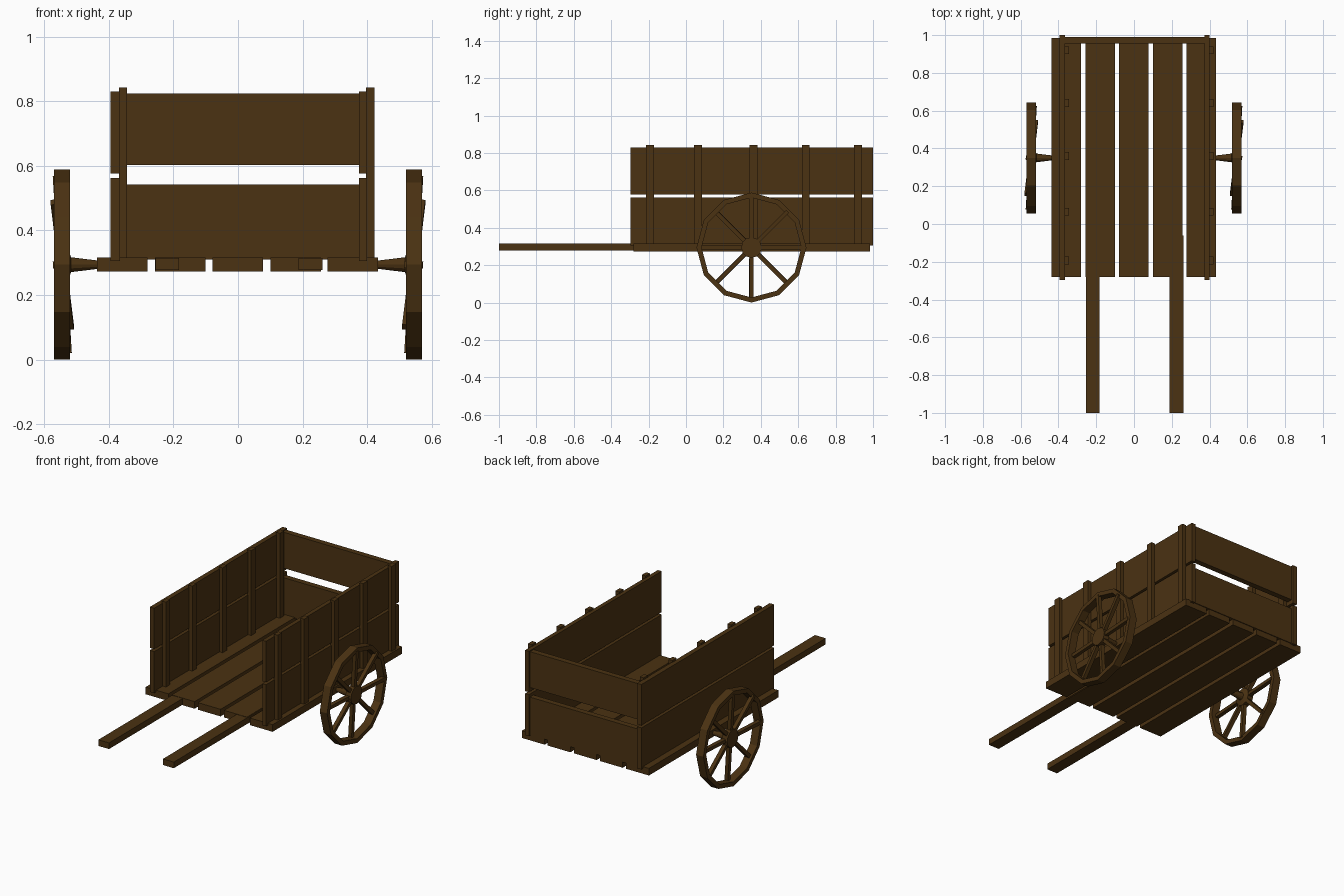
import bpy, bmesh
from math import pi, cos, sin, radians
from mathutils import Matrix, Vector

if "Cube" in bpy.data.objects:
    bpy.data.objects.remove(bpy.data.objects["Cube"])

wood = bpy.data.materials.new("dark_wood")
wood.diffuse_color = (0.07, 0.032, 0.006, 1)
wood.use_nodes = True
wood.node_tree.nodes["Principled BSDF"].inputs["Base Color"].default_value = wood.diffuse_color


def finish(name, bm):
    bmesh.ops.recalc_face_normals(bm, faces=bm.faces)
    mesh = bpy.data.meshes.new(name)
    bm.to_mesh(mesh)
    bm.free()
    mesh.materials.append(wood)
    ob = bpy.data.objects.new(name, mesh)
    bpy.context.collection.objects.link(ob)
    return ob


def board(name, x0, x1, y0, y1, z0, z1):
    bm = bmesh.new()
    centre = Vector((x0 + x1, y0 + y1, z0 + z1)) / 2
    size = Matrix.Diagonal((x1 - x0, y1 - y0, z1 - z0, 1))
    bmesh.ops.create_cube(bm, size=1, matrix=Matrix.Translation(centre) @ size)
    return finish(name, bm)


def lathe(name, profile, sides, closed=False):
    """Turn (x, radius) points around the x axis."""
    bm = bmesh.new()
    rings = [[bm.verts.new((x, r * sin(2 * pi * i / sides), r * cos(2 * pi * i / sides)))
              for i in range(sides)] for x, r in profile]
    pairs = list(zip(rings, rings[1:]))
    if closed:
        pairs.append((rings[-1], rings[0]))
    else:
        bm.faces.new(rings[0])
        bm.faces.new(rings[-1])
    for a, b in pairs:
        for i in range(sides):
            j = (i + 1) % sides
            bm.faces.new((a[i], a[j], b[j], b[i]))
    return finish(name, bm)


# Floor planks
for i, x in enumerate((-0.358, -0.179, -0.001, 0.179, 0.355)):
    board(f"floor_plank_{i + 1}", x - 0.078, x + 0.078, -0.28, 0.985, 0.273, 0.317)

# Pulling shafts
board("left_shaft", -0.255, -0.182, -1.0, -0.06, 0.277, 0.315)
board("right_shaft", 0.187, 0.261, -1.0, -0.06, 0.277, 0.315)

# Side walls: two boards each, with posts on the +x face of both walls
for side, x0, x1 in (("left", -0.395, -0.365), ("right", 0.374, 0.40)):
    board(f"{side}_lower_board", x0, x1, -0.297, 1.0, 0.305, 0.562)
    board(f"{side}_upper_board", x0, x1, -0.297, 1.0, 0.577, 0.83)
    for i, y in enumerate((-0.193, 0.065, 0.361, 0.64, 0.92)):
        board(f"{side}_post_{i + 1}", x1 - 0.004, x1 + 0.022, y - 0.021, y + 0.021, 0.306, 0.842)

# Tailboards
board("back_lower_board", -0.366, 0.376, 0.955, 0.99, 0.31, 0.543)
board("back_upper_board", -0.366, 0.376, 0.955, 0.99, 0.602, 0.824)

# Wheels: the left one is the right one turned half way round
for side, turn in (("right", 0), ("left", pi)):
    rim = lathe(f"{side}_wheel_rim",
                [(0.52, 0.294), (0.57, 0.294), (0.57, 0.267), (0.52, 0.267)], 12, True)
    hub = lathe(f"{side}_hub_and_axle",
                [(0.40, 0.012), (0.435, 0.013), (0.517, 0.023), (0.527, 0.055), (0.565, 0.055)], 12)
    # Four slightly tilted bars make eight spokes
    bm = bmesh.new()
    tilt = Matrix.Rotation(radians(5), 4, Vector((0, 1, -1)))
    for k in range(4):
        bmesh.ops.create_cube(bm, size=1, matrix=Matrix.Translation((0.544, 0, 0)) @ tilt
                              @ Matrix.Rotation(k * pi / 4, 4, 'X')
                              @ Matrix.Diagonal((0.024, 0.022, 0.55, 1)))
    spokes = finish(f"{side}_wheel_spokes", bm)
    for ob in (rim, hub, spokes):
        ob.location = (0, 0.35, 0.294)
        ob.rotation_euler.z = turn
